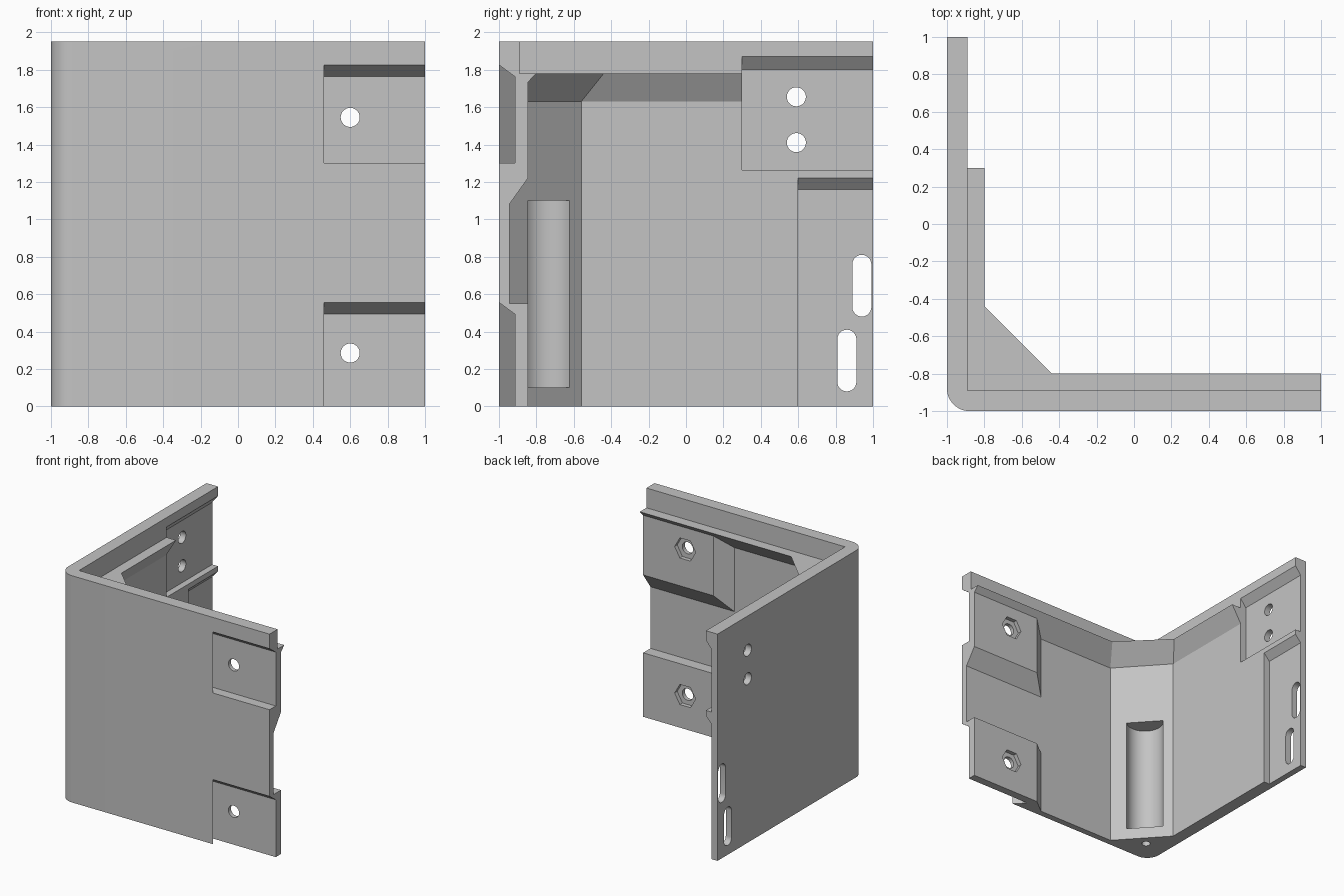
import bpy, bmesh, math
from mathutils import Vector

if "Cube" in bpy.data.objects:
    bpy.data.objects.remove(bpy.data.objects["Cube"])


def loft(name, rings):
    """Closed solid skinned through rings of equal point count."""
    bm = bmesh.new()
    vs = [[bm.verts.new(p) for p in r] for r in rings]
    n = len(rings[0])
    for a, b in zip(vs, vs[1:]):
        for i in range(n):
            j = (i + 1) % n
            bm.faces.new((a[i], a[j], b[j], b[i]))
    bm.faces.new(vs[0])
    bm.faces.new(vs[-1])
    bmesh.ops.recalc_face_normals(bm, faces=bm.faces)
    me = bpy.data.meshes.new(name)
    bm.to_mesh(me)
    bm.free()
    ob = bpy.data.objects.new(name, me)
    bpy.context.collection.objects.link(ob)
    return ob


def place(axis, d, pts):
    """2D points to 3D at depth d along an axis."""
    f = {'x': lambda u, v: (d, u, v), 'y': lambda u, v: (u, d, v), 'z': lambda u, v: (u, v, d)}[axis]
    return [f(u, v) for u, v in pts]


def rect(u0, u1, v0, v1):
    return [(u0, v0), (u1, v0), (u1, v1), (u0, v1)]


def prism(axis, d0, d1, pts, pts1=None):
    return loft("helper", [place(axis, d0, pts), place(axis, d1, pts1 or pts)])


def circle(u, v, r, n=32):
    return [(u + r * math.cos(2 * math.pi * i / n), v + r * math.sin(2 * math.pi * i / n)) for i in range(n)]


def slot(u, v0, v1, r, n=12):
    top = [(u + r * math.cos(math.pi * i / n), v1 - r + r * math.sin(math.pi * i / n)) for i in range(n + 1)]
    bot = [(u - r * math.cos(math.pi * i / n), v0 + r - r * math.sin(math.pi * i / n)) for i in range(n + 1)]
    return top + bot


def combine(body, tool, op):
    m = body.modifiers.new("bool", 'BOOLEAN')
    m.operation, m.solver, m.object = op, 'EXACT', tool
    bpy.context.view_layer.objects.active = body
    bpy.ops.object.modifier_apply(modifier=m.name)
    bpy.data.objects.remove(tool)


# Solid block with the rounded outer corner
R = 0.12
arc = [(-1 + R - R * math.cos(t), -1 + R - R * math.sin(t))
       for t in (math.pi / 2 * i / 12 for i in range(13))]
outline = arc + [(1, -1), (1, 1), (-1, 1)]
body = loft("corner_bracket", [place('z', 0, outline), place('z', 1.95, outline)])


def cut(*args):
    combine(body, prism(*args), 'DIFFERENCE')


# Hollow: upper rim, then lower cavity with corner chamfer and sloped ledge
cut('z', 1.78, 2.2, rect(-0.89, 1.3, -0.89, 1.3))
low = [(-0.89, -0.56), (-0.54, -0.945), (1.2, -0.945), (1.2, 1.2), (-0.89, 1.2)]
top = [(-0.80, -0.44), (-0.44, -0.80), (1.2, -0.80), (1.2, 1.2), (-0.80, 1.2)]
cavity = loft("helper", [place('z', -0.2, low), place('z', 1.63, low),
                         place('z', 1.78, top), place('z', 1.85, top)])
combine(body, cavity, 'DIFFERENCE')

# Raised pads inside the front wall
for z0, z1, b0, b1 in ((0, 0.55, 0, 0.55), (1.22, 1.75, 1.045, 1.70)):
    pad = prism('y', -0.97, -0.845, rect(0.17, 1, b0, b1), rect(0.33, 1, z0, z1))
    combine(body, pad, 'UNION')

# Undercut recesses on the outside of the front wall
for z0, z1 in ((-0.2, 0.493), (1.30, 1.763)):
    cut('y', -0.915, -1.1, rect(0.375, 1.2, z0, z1), rect(0.56, 1.2, z0, z1 + 0.136))

# Recesses on the inside of the left wall
cut('x', -0.945, -0.70, rect(0.30, 1.2, 1.265, 1.80), rect(0.30, 1.2, 1.265, 2.11))
cut('x', -0.945, -0.85, rect(0.60, 1.2, -0.2, 1.16), rect(0.60, 1.2, -0.2, 1.264))

# Bolt holes with hexagonal nut seats
for z in (0.285, 1.545):
    cut('y', -1.1, -0.7, circle(0.6, z, 0.051))
    cut('y', -0.88, -0.7, circle(0.6, z, 0.1, 6))

# Round holes and slots in the left wall
for z in (1.41, 1.655):
    cut('x', -1.1, -0.7, circle(0.59, z, 0.051))
for y, z0, z1 in ((0.94, 0.48, 0.81), (0.86, 0.08, 0.41)):
    cut('x', -1.1, -0.7, slot(y, z0, z1, 0.051))

# Round pocket in the corner chamfer, with a hole through the bottom
cut('z', 0.10, 1.10, circle(-0.735, -0.738, 0.15, 48))
cut('z', -0.1, 0.2, circle(-0.80, -0.80, 0.035, 24))

# Single grey colour
mat = bpy.data.materials.new("light_grey")
mat.diffuse_color = (0.55, 0.55, 0.55, 1)
mat.use_nodes = True
mat.node_tree.nodes["Principled BSDF"].inputs["Base Color"].default_value = mat.diffuse_color
body.data.materials.clear()
body.data.materials.append(mat)
for p in body.data.polygons:
    p.material_index = 0

bpy.ops.object.select_all(action='DESELECT')
body.select_set(True)
bpy.context.view_layer.objects.active = body
bpy.ops.object.shade_smooth_by_angle(angle=math.radians(25))
